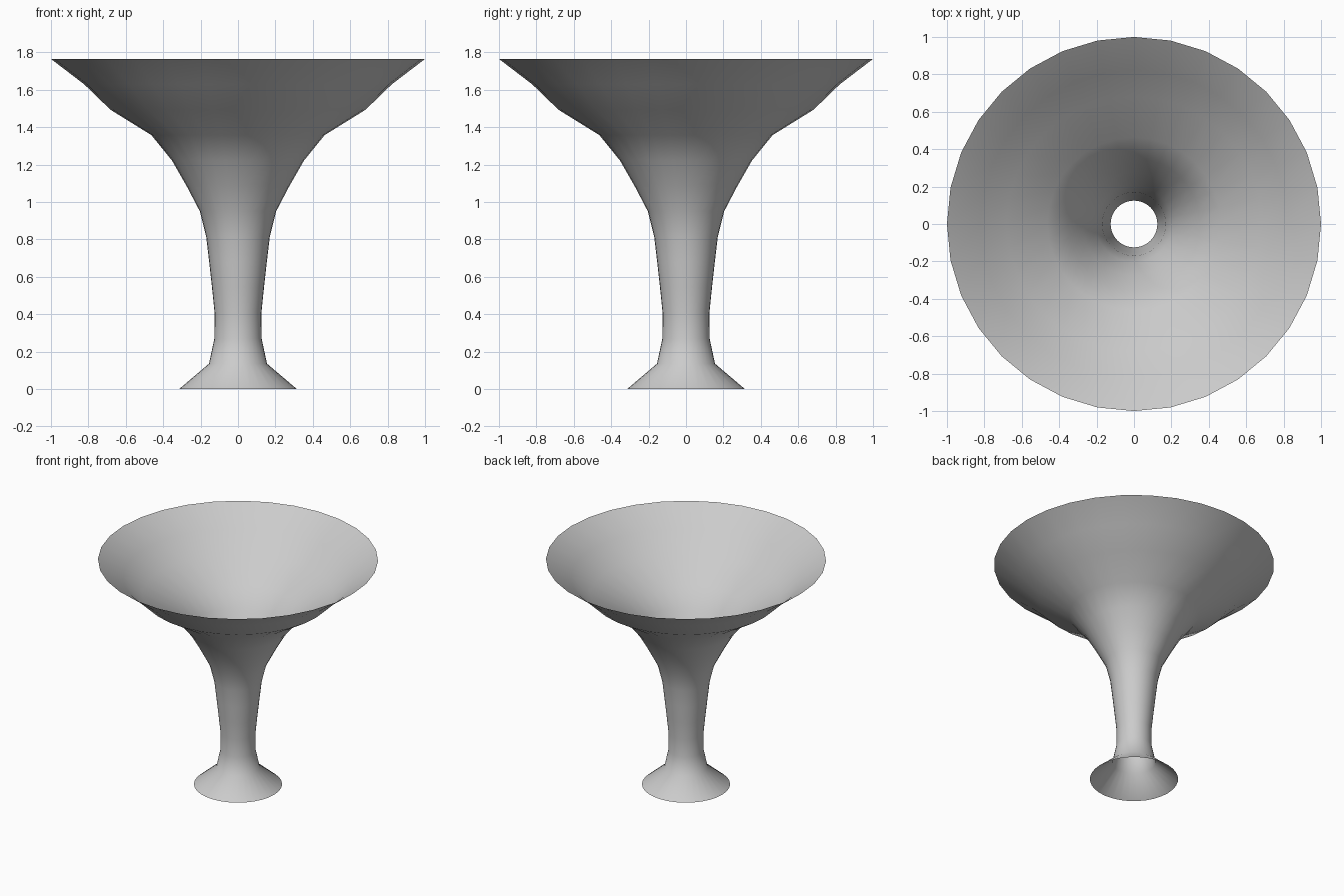
import bpy, bmesh, math

if "Cube" in bpy.data.objects:
    bpy.data.objects.remove(bpy.data.objects["Cube"])

SEGMENTS = 32
HEIGHT = 1.765
# Radii of evenly spaced rings, from the flared foot up to the wide rim
RADII = [0.315, 0.155, 0.126, 0.125, 0.139, 0.154, 0.17,
         0.204, 0.275, 0.353, 0.463, 0.682, 0.822, 1.0]


def lathe(name, profile, segments):
    """Open, smooth shell of revolution around z."""
    bm = bmesh.new()
    rings = []
    for r, z in profile:
        ring = []
        for i in range(segments):
            a = 2 * math.pi * i / segments
            ring.append(bm.verts.new((r * math.cos(a), r * math.sin(a), z)))
        rings.append(ring)
    for low, high in zip(rings, rings[1:]):
        for i in range(segments):
            j = (i + 1) % segments
            face = bm.faces.new((low[i], low[j], high[j], high[i]))
            face.smooth = True
    mesh = bpy.data.meshes.new(name)
    bm.to_mesh(mesh)
    bm.free()
    obj = bpy.data.objects.new(name, mesh)
    bpy.context.collection.objects.link(obj)
    return obj


# Trumpet-shaped vase, open at both ends
step = HEIGHT / (len(RADII) - 1)
lathe("flared_vase", [(r, k * step) for k, r in enumerate(RADII)], SEGMENTS)
